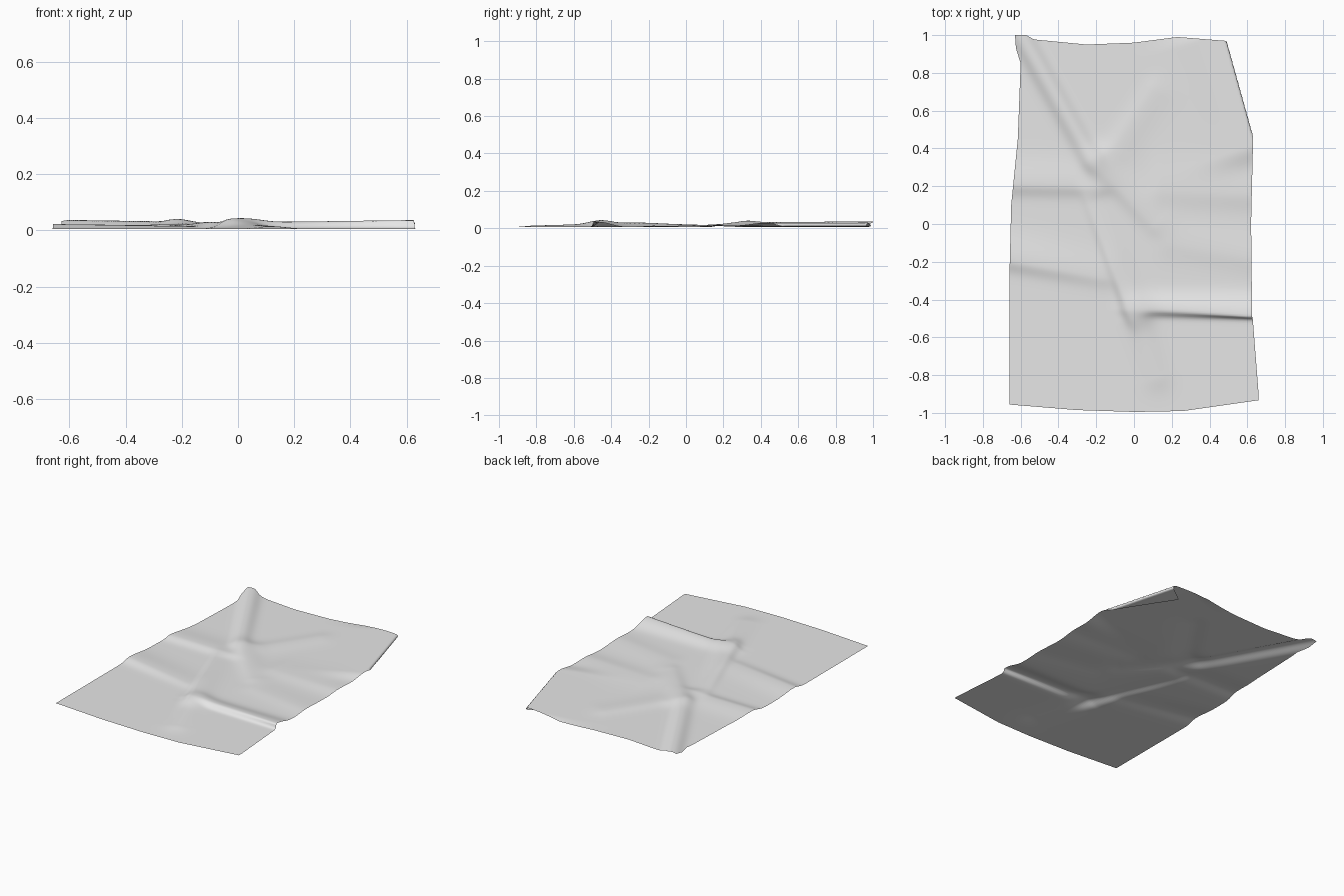
import bpy, bmesh, math
from mathutils import Vector

cube = bpy.data.objects.get("Cube")
if cube:
    bpy.data.objects.remove(cube, do_unlink=True)

COLS, ROWS = 110, 170
BASE = 0.006

# Outline of the flat sheet: (position along the edge, edge coordinate)
LEFT = [(-0.96, -0.66), (-0.3, -0.66), (0.1, -0.65), (0.45, -0.615), (0.85, -0.6), (0.93, -0.625), (1, -0.63)]
RIGHT = [(-0.93, 0.66), (-0.47, 0.625), (0, 0.62), (0.43, 0.63), (0.96, 0.64)]
FRONT = [(-0.66, -0.955), (-0.3, -0.985), (0, -0.995), (0.25, -0.99), (0.66, -0.93)]
BACK = [(-0.63, 1.0), (-0.57, 1.0), (-0.53, 0.977), (-0.25, 0.95), (0, 0.96), (0.23, 0.99), (0.48, 0.97), (0.64, 0.955)]

# Wrinkles: start, end, start height, end height, width on left side, width on right side
WRINKLES = [
    ((-0.60, 1.00), (-0.23, 0.35), 0.036, 0.026, 0.050, 0.050),   # corner roll
    ((-0.20, 0.32), (0.10, 0.00), 0.018, 0.008, 0.09, 0.05),      # middle link
    ((-0.24, 0.12), (-0.02, -0.46), 0.010, 0.028, 0.10, 0.035),   # long diagonal
    ((0.03, -0.45), (0.66, -0.46), 0.022, 0.036, 0.07, 0.030),    # sharp side pleat
    ((0.02, -0.50), (0.12, -0.80), 0.016, 0.008, 0.07, 0.08),     # pleat tail
    ((-0.68, 0.21), (-0.20, 0.20), 0.014, 0.012, 0.12, 0.05),     # upper left wave
    ((-0.68, -0.19), (-0.18, -0.28), 0.016, 0.008, 0.12, 0.05),   # lower left wave
    ((0.15, 0.18), (0.66, 0.16), 0.006, 0.010, 0.15, 0.08),       # right wave
    ((-0.10, 0.40), (0.10, 0.70), 0.006, 0.005, 0.06, 0.09),      # back crease
    ((0.20, -0.10), (0.66, -0.18), 0.005, 0.007, 0.12, 0.08),     # shallow right wave
    ((0.45, 1.00), (0.64, 0.42), 0.024, 0.022, 0.24, 0.24),       # lift over the turned corner
]


def lookup(points, t):
    """Smoothly interpolate an edge profile."""
    for (a, va), (b, vb) in zip(points, points[1:]):
        if t <= b:
            k = min(max((t - a) / (b - a), 0), 1)
            return va + (vb - va) * k
    return points[-1][1]


def wrinkle(p, start, end, h0, h1, wide_left, wide_right):
    a, b = Vector(start), Vector(end)
    d = (b - a).normalized()
    length = (b - a).length
    q = p - a
    along = q.dot(d)
    side = d.x * q.y - d.y * q.x
    over = max(-along, along - length, 0)
    k = min(max(along / length, 0), 1)
    width = wide_left if side > 0 else wide_right
    return (h0 + (h1 - h0) * k) * math.exp(-(side / width) ** 2 - (over / 0.08) ** 2)


def height(p):
    total = sum(wrinkle(p, *w) for w in WRINKLES)
    return BASE + 0.041 * math.tanh(total / 0.036)


# Line along which the back corner is turned under
FOLD_POINT = Vector((0.63, 0.43))
FOLD_NORMAL = Vector((0.964, 0.268)).normalized()
FOLD_RADIUS = 0.010


def place(u, v):
    x0, y0 = -0.65 + 1.29 * u, -0.96 + 1.93 * v
    x = lookup(LEFT, y0 + 0.03 * v) * (1 - u) + lookup(RIGHT, y0) * u
    y = lookup(FRONT, x0) * (1 - v) + lookup(BACK, x) * v
    p = Vector((x, y))
    z = height(p)
    # The sharp pleat leans toward the front
    lean = wrinkle(p, *WRINKLES[3])
    d = (p - FOLD_POINT).dot(FOLD_NORMAL)
    if d > 0:
        flat = p - FOLD_NORMAL * d
        arc = math.pi * FOLD_RADIUS
        top = height(flat)
        if d < arc:
            turn = d / FOLD_RADIUS
            p = flat + FOLD_NORMAL * FOLD_RADIUS * math.sin(turn)
            z = top - FOLD_RADIUS * (1 - math.cos(turn))
        else:
            p = flat - FOLD_NORMAL * (d - arc)
            z = max(min(top, height(p)) - 2 * FOLD_RADIUS, 0.0)
    return Vector((p.x, p.y - 0.8 * lean * min(max(x, 0) / 0.6, 1), z))


# Wrinkled sheet
bm = bmesh.new()
grid = [[bm.verts.new(place(i / COLS, j / ROWS)) for i in range(COLS + 1)] for j in range(ROWS + 1)]
for low, high in zip(grid, grid[1:]):
    for i in range(COLS):
        bm.faces.new((low[i], low[i + 1], high[i + 1], high[i])).smooth = True

mesh = bpy.data.meshes.new("wrinkled_sheet")
bm.to_mesh(mesh)
bm.free()
sheet = bpy.data.objects.new("wrinkled_sheet", mesh)
bpy.context.collection.objects.link(sheet)

# Plain light grey cloth
grey = bpy.data.materials.new("light_grey")
grey.use_nodes = True
grey.diffuse_color = (0.8, 0.8, 0.8, 1)
grey.node_tree.nodes["Principled BSDF"].inputs["Base Color"].default_value = (0.8, 0.8, 0.8, 1)
mesh.materials.append(grey)
